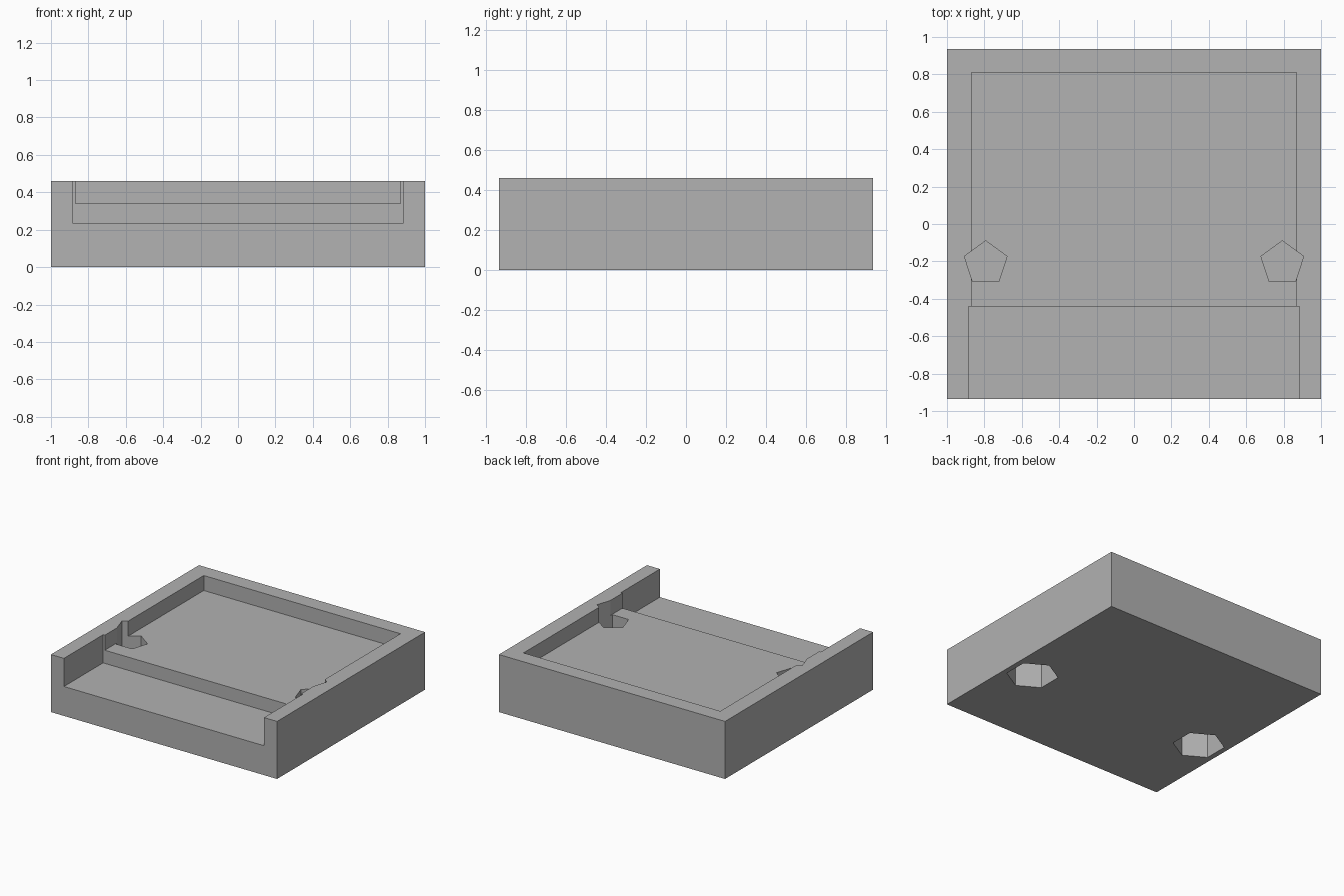
import bpy
import math
from mathutils import Vector

cube = bpy.data.objects.get("Cube")
if cube:
    bpy.data.objects.remove(cube, do_unlink=True)

# Single plain grey material
GREY = (0.445, 0.445, 0.445, 1.0)
grey = bpy.data.materials.new("plain_grey")
grey.use_nodes = True
grey.diffuse_color = GREY
grey.node_tree.nodes["Principled BSDF"].inputs["Base Color"].default_value = GREY


def box(name, low, high):
    """Axis-aligned box between two corners."""
    low, high = Vector(low), Vector(high)
    bpy.ops.mesh.primitive_cube_add(size=1, location=(low + high) / 2)
    obj = bpy.context.object
    obj.name = name
    obj.scale = high - low
    bpy.ops.object.transform_apply(location=False, rotation=False, scale=True)
    obj.data.materials.append(grey)
    return obj


def prism(name, sides, radius, x, y, low, high):
    """Upright prism with one corner pointing to the back."""
    bpy.ops.mesh.primitive_cylinder_add(
        vertices=sides, radius=radius, depth=high - low,
        location=(x, y, (low + high) / 2))
    obj = bpy.context.object
    obj.name = name
    obj.data.materials.append(grey)
    return obj


def cut(target, cutter):
    """Subtract a cutter, then remove it."""
    cutter.hide_render = True
    mod = target.modifiers.new(cutter.name, 'BOOLEAN')
    mod.operation = 'DIFFERENCE'
    mod.solver = 'EXACT'
    mod.object = cutter
    bpy.context.view_layer.objects.active = target
    bpy.ops.object.modifier_apply(modifier=mod.name)
    bpy.data.objects.remove(cutter, do_unlink=True)


HEIGHT, DEPTH = 0.46, 0.935
ABOVE = HEIGHT + 0.2
HOLE_X, HOLE_Y = 0.793, -0.21

# Solid tray block
tray = box("tray", (-1, -DEPTH, 0), (1, DEPTH, HEIGHT))

# Lower shelf, open to the front, and the main shallow recess behind it
cut(tray, box("front_shelf_cutter", (-0.885, -DEPTH - 0.2, 0.235), (0.885, -0.44, ABOVE)))
cut(tray, box("main_recess_cutter", (-0.87, -0.5, 0.34), (0.87, 0.81, ABOVE)))

# Five-sided pockets from above, six-sided pockets from below
for side in (-1, 1):
    cut(tray, prism("upper_pocket_cutter", 5, 0.12, side * HOLE_X, HOLE_Y, 0.225, ABOVE))
    cut(tray, prism("lower_pocket_cutter", 6, 0.19, side * HOLE_X, HOLE_Y, -0.2, 0.21))

# Flat shading throughout
for face in tray.data.polygons:
    face.use_smooth = False
    face.material_index = 0
